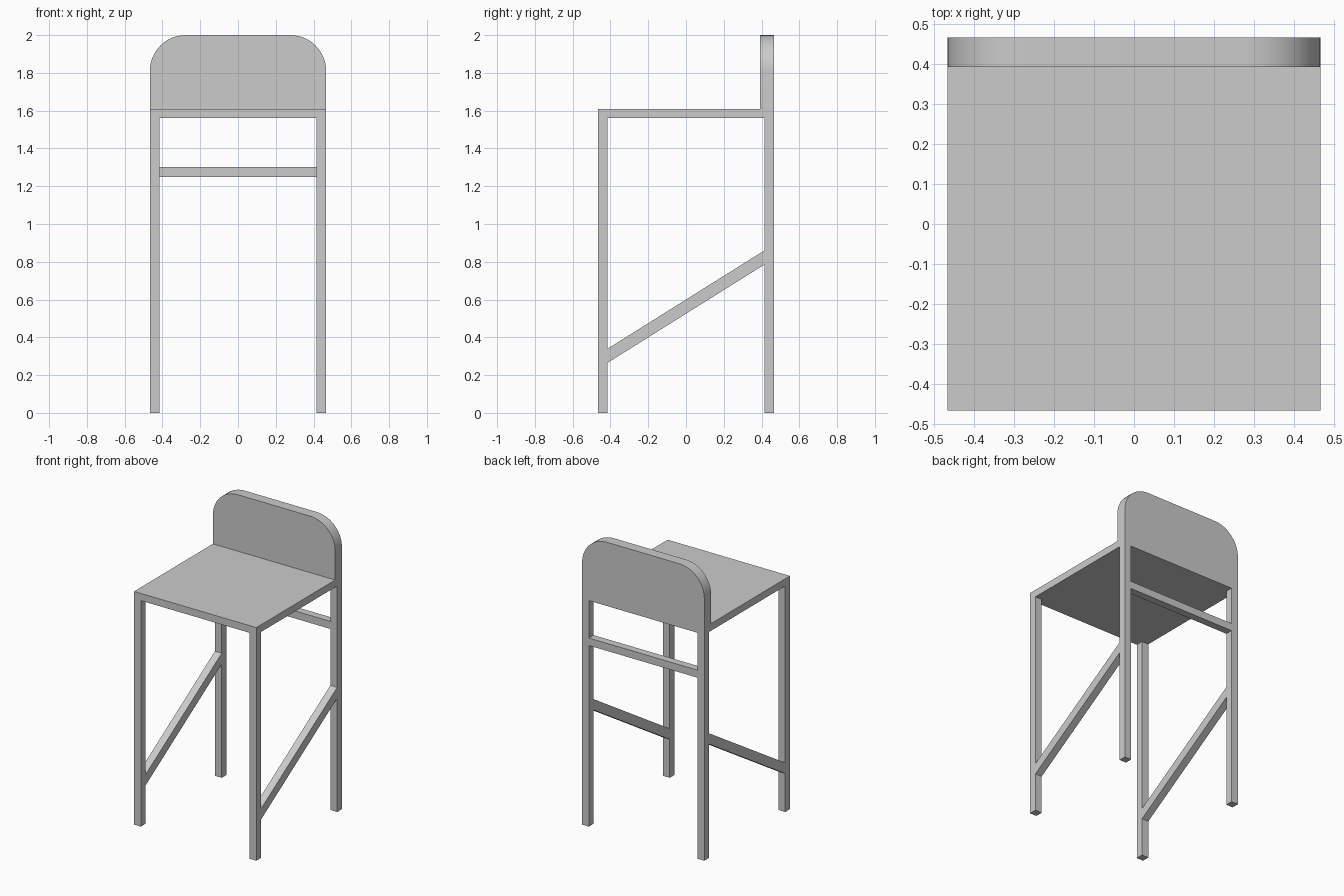
import bpy, bmesh
from math import cos, sin, pi, radians

if "Cube" in bpy.data.objects:
    bpy.data.objects.remove(bpy.data.objects["Cube"])

HALF = 0.467     # half width and depth of the stool
BAR = 0.052      # thickness of legs and rails
INNER = HALF - BAR
SEAT_LOW, SEAT_TOP, TOP = 1.56, 1.61, 2.0


def prism(name, profile, axis, low, high):
    """Extrude a 2D profile along 'x' (profile is y,z) or 'y' (profile is x,z)."""
    def place(a, b, d):
        return (d, a, b) if axis == 'x' else (a, d, b)
    bm = bmesh.new()
    face = bm.faces.new([bm.verts.new(place(a, b, low)) for a, b in profile])
    moved = bmesh.ops.extrude_face_region(bm, geom=[face])['geom']
    offset = place(0, 0, high - low)
    bmesh.ops.translate(bm, vec=offset,
                        verts=[v for v in moved if isinstance(v, bmesh.types.BMVert)])
    bmesh.ops.recalc_face_normals(bm, faces=bm.faces)
    mesh = bpy.data.meshes.new(name)
    bm.to_mesh(mesh)
    bm.free()
    obj = bpy.data.objects.new(name, mesh)
    bpy.context.collection.objects.link(obj)
    return obj


def box(name, x, y, z):
    profile = [(x[0], z[0]), (x[1], z[0]), (x[1], z[1]), (x[0], z[1])]
    return prism(name, profile, 'y', *y)


# Seat slab
box("seat", (-HALF, HALF), (-HALF, HALF), (SEAT_LOW, SEAT_TOP))

# Legs and slanted side braces
for side, x in (("left", (-HALF, -INNER)), ("right", (INNER, HALF))):
    box("front_leg_" + side, x, (-HALF, -INNER), (0, SEAT_LOW))
    box("back_leg_" + side, x, (INNER, HALF), (0, SEAT_LOW))
    slant = [(-INNER, 0.265), (INNER, 0.785), (INNER, 0.86), (-INNER, 0.34)]
    prism("side_brace_" + side, slant, 'x', *x)

# Rail between the back legs
box("back_rail", (-INNER, INNER), (INNER, HALF), (1.25, 1.302))

# Backrest with rounded top corners
RADIUS, STEPS = 0.19, 12
arc = [(HALF - RADIUS + RADIUS * cos(pi / 2 * i / STEPS),
        TOP - RADIUS + RADIUS * sin(pi / 2 * i / STEPS)) for i in range(STEPS + 1)]
outline = [(HALF, SEAT_TOP)] + arc
outline += [(-x, z) for x, z in reversed(outline)]
backrest = prism("backrest", outline, 'y', 0.393, HALF)
bpy.context.view_layer.objects.active = backrest
backrest.select_set(True)
bpy.ops.object.shade_smooth_by_angle(angle=radians(30))
